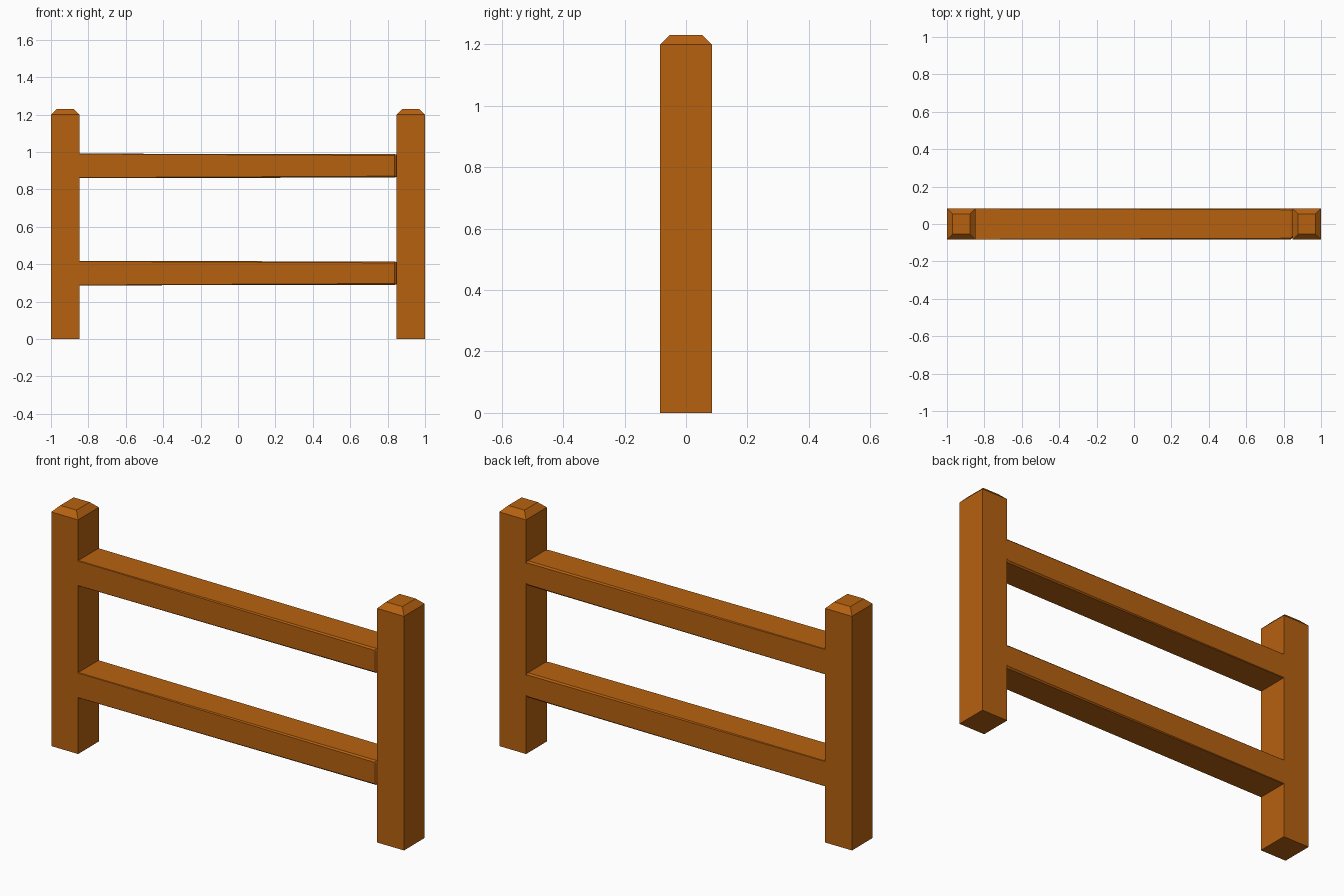
import bpy, bmesh

if "Cube" in bpy.data.objects:
    bpy.data.objects.remove(bpy.data.objects["Cube"])

wood = bpy.data.materials.new("orange_wood")
wood.diffuse_color = (0.47, 0.12, 0.005, 1)
wood.use_nodes = True
wood.node_tree.nodes["Principled BSDF"].inputs["Base Color"].default_value = wood.diffuse_color
D = 0.084  # half depth shared by posts and rails


def loft(name, rings):
    """Bridge matching rings of points and cap both ends."""
    bm = bmesh.new()
    loops = [[bm.verts.new(p) for p in ring] for ring in rings]
    n = len(loops[0])
    for a, b in zip(loops, loops[1:]):
        for i in range(n):
            j = (i + 1) % n
            bm.faces.new((a[i], a[j], b[j], b[i]))
    bm.faces.new(loops[0])
    bm.faces.new(loops[-1])
    bmesh.ops.recalc_face_normals(bm, faces=bm.faces)
    me = bpy.data.meshes.new(name)
    bm.to_mesh(me)
    bm.free()
    me.materials.append(wood)
    ob = bpy.data.objects.new(name, me)
    bpy.context.collection.objects.link(ob)


def post_ring(cx, hx, hy, z):
    return [(cx + sx * hx, sy * hy, z)
            for sx, sy in ((-1, -1), (1, -1), (1, 1), (-1, 1))]


def rail_ring(x, cz, hz, front, bevel):
    b = bevel
    return [(x, front + b, cz - hz), (x, D - b, cz - hz),
            (x, D, cz - hz + b), (x, D, cz + hz - b),
            (x, D - b, cz + hz), (x, front + b, cz + hz),
            (x, front, cz + hz - b), (x, front, cz - hz + b)]


# Square posts with chamfered caps
for name, cx in (("left_post", -0.924), ("right_post", 0.924)):
    loft(name, [post_ring(cx, 0.076, D, 0), post_ring(cx, 0.076, D, 1.2),
                post_ring(cx, 0.046, D - 0.03, 1.23)])

# Rails: edge bevel widens toward the right end, with an eased front corner
for name, cz in (("lower_rail", 0.352), ("upper_rail", 0.926)):
    loft(name, [rail_ring(-0.848, cz, 0.065, -D, 0.002),
                rail_ring(0.836, cz, 0.063, -D, 0.008),
                rail_ring(0.848, cz, 0.059, -D + 0.01, 0.008)])
